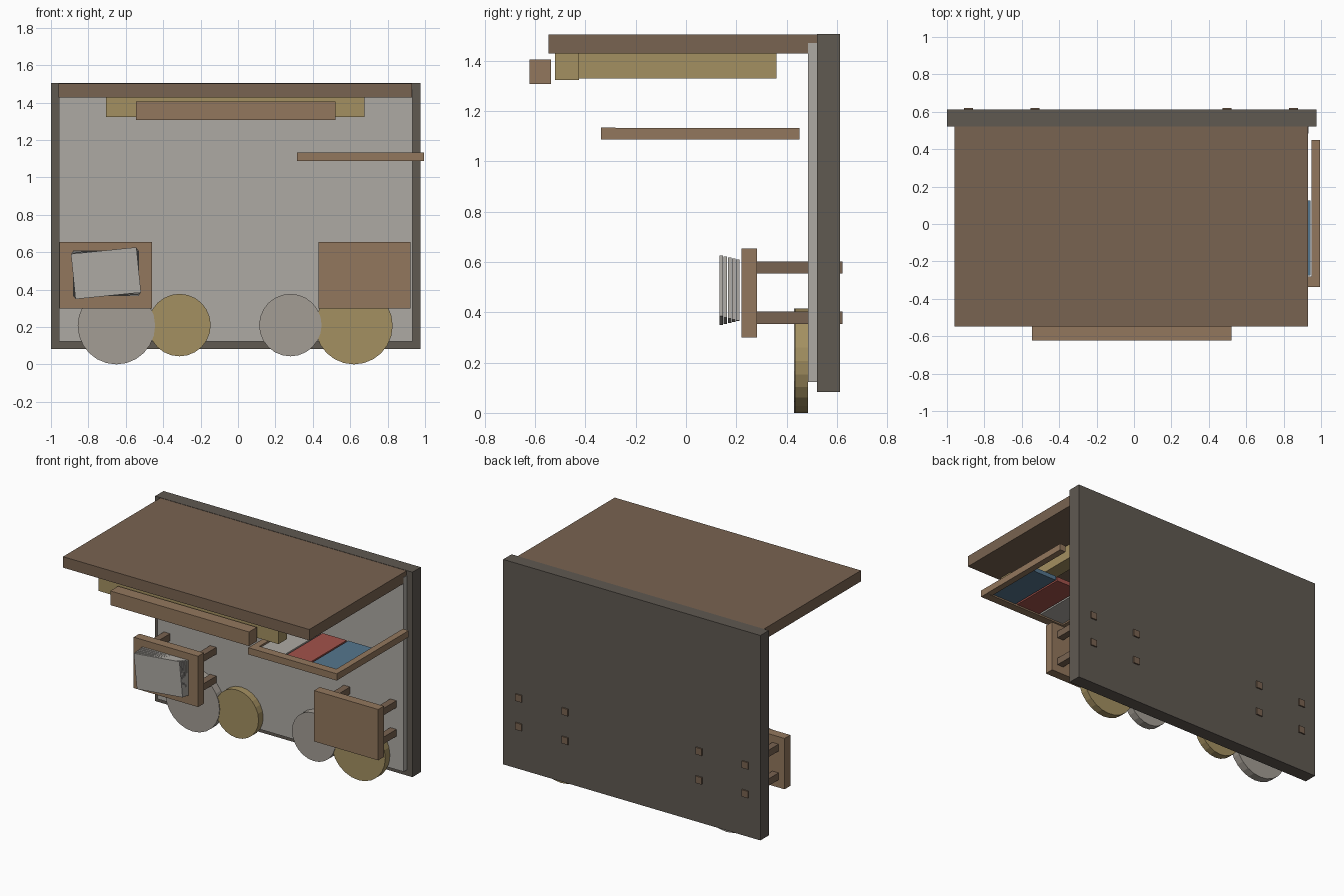
import bpy
from math import radians

if "Cube" in bpy.data.objects:
    bpy.data.objects.remove(bpy.data.objects["Cube"])


def material(name, r, g, b):
    m = bpy.data.materials.new(name)
    m.diffuse_color = (r, g, b, 1)
    m.use_nodes = True
    m.node_tree.nodes["Principled BSDF"].inputs["Base Color"].default_value = m.diffuse_color
    return m


DARK = material("dark_wood", 0.115, 0.100, 0.083)
BROWN = material("brown_wood", 0.19, 0.125, 0.082)
LIGHT = material("light_wood", 0.29, 0.185, 0.11)
TAN = material("tan", 0.37, 0.28, 0.12)
PALE = material("pale_grey", 0.42, 0.40, 0.37)
STONE = material("warm_grey", 0.37, 0.34, 0.30)
RED = material("red", 0.36, 0.085, 0.07)
BLUE = material("blue", 0.09, 0.18, 0.27)


def box(name, x, y, z, mat, turn=0):
    """Box from (min, max) ranges, optionally turned about the y axis."""
    bpy.ops.mesh.primitive_cube_add(
        size=1, location=[sum(r) / 2 for r in (x, y, z)], rotation=(0, radians(turn), 0))
    ob = bpy.context.object
    ob.name = name
    ob.scale = [r[1] - r[0] for r in (x, y, z)]
    ob.data.materials.append(mat)
    return ob


def disc(name, x, z, radius, front, mat):
    bpy.ops.mesh.primitive_cylinder_add(
        vertices=24, radius=radius, depth=0.485 - front,
        location=(x, (front + 0.485) / 2, z), rotation=(radians(90), 0, 0))
    ob = bpy.context.object
    ob.name = name
    ob.data.materials.append(mat)


# base panel with its inset mat, and the large perpendicular board
box("base_panel", (-1.0, 0.975), (0.52, 0.612), (0.083, 1.505), DARK)
box("inset_mat", (-0.958, 0.932), (0.485, 0.522), (0.122, 1.47), PALE)
box("large_board", (-0.96, 0.93), (-0.547, 0.52), (1.427, 1.503), BROWN)

# tan frame on the board: lintel, two posts and a bar in front
box("frame_lintel", (-0.705, 0.675), (-0.52, -0.425), (1.323, 1.427), TAN)
for side, x in (("left", -0.595), ("right", 0.565)):
    box(f"frame_post_{side}", (x - 0.05, x + 0.05), (-0.425, 0.36), (1.329, 1.427), TAN)
box("front_bar", (-0.545, 0.52), (-0.622, -0.536), (1.307, 1.405), LIGHT)

# display rack: two posts, a rail and three coloured panels
for side, x in (("left", 0.315), ("right", 0.95)):
    box(f"rack_post_{side}", (x, x + 0.045), (-0.325, 0.45), (1.087, 1.132), LIGHT)
box("rack_rail", (0.315, 0.995), (-0.338, -0.28), (1.086, 1.133), LIGHT)
for i, mat in enumerate((PALE, RED, BLUE)):
    x = 0.365 + i * 0.197
    box(f"rack_panel_{i + 1}", (x, x + 0.185), (-0.275, 0.125), (1.093, 1.123), mat)

# two stools, four legs each, running through the base panel
for side, x0, x1, legs in (("left", -0.955, -0.46, (-0.885, -0.53)),
                           ("right", 0.43, 0.922, (0.497, 0.853))):
    box(f"{side}_stool_seat", (x0, x1), (0.22, 0.283), (0.30, 0.653), LIGHT)
    for i, lx in enumerate(legs):
        for j, lz in enumerate((0.378, 0.577)):
            box(f"{side}_stool_leg_{i * 2 + j + 1}", (lx - 0.024, lx + 0.024),
                (0.283, 0.621), (lz - 0.024, lz + 0.024), BROWN)

# fanned stack of sheets on the left stool
for i in range(5):
    y = 0.133 + i * 0.0165
    box(f"stack_sheet_{i + 1}", (-0.882, -0.53), (y, y + 0.014), (0.366, 0.609),
        PALE, turn=-5.8 + i * 1.4)

# round cushions
disc("large_grey_cushion", -0.65, 0.207, 0.207, 0.43, STONE)
disc("small_tan_cushion", -0.313, 0.21, 0.167, 0.434, TAN)
disc("small_grey_cushion", 0.28, 0.21, 0.167, 0.43, STONE)
disc("large_tan_cushion", 0.62, 0.207, 0.207, 0.434, TAN)
